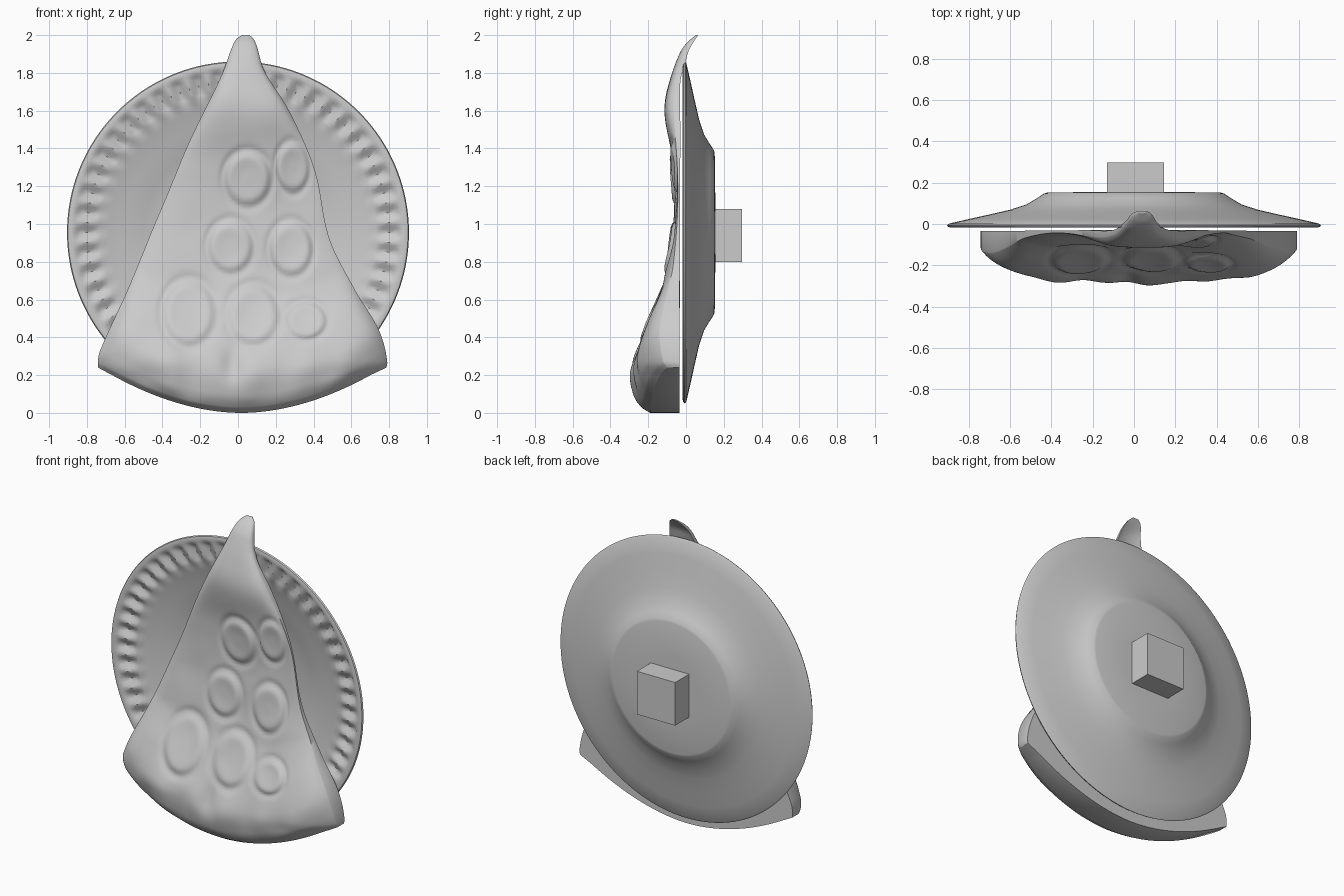
import bpy, bmesh, math
from mathutils import Vector, noise

cube = bpy.data.objects.get("Cube")
if cube:
    bpy.data.objects.remove(cube, do_unlink=True)

grey = bpy.data.materials.new("plain grey")
grey.use_nodes = True
colour = (0.6, 0.6, 0.6, 1)
grey.diffuse_color = colour
grey.node_tree.nodes["Principled BSDF"].inputs["Base Color"].default_value = colour


def finish(bm, name, angle=35):
    """Turn a bmesh into a named, shaded object."""
    bmesh.ops.recalc_face_normals(bm, faces=bm.faces)
    mesh = bpy.data.meshes.new(name)
    bm.to_mesh(mesh)
    bm.free()
    mesh.materials.append(grey)
    obj = bpy.data.objects.new(name, mesh)
    bpy.context.collection.objects.link(obj)
    bpy.ops.object.select_all(action='DESELECT')
    obj.select_set(True)
    bpy.context.view_layer.objects.active = obj
    bpy.ops.object.shade_smooth_by_angle(angle=math.radians(angle))
    return obj


def curve(points):
    """Smooth function through (position, value) points."""
    def slope(i):
        a, b = points[max(i - 1, 0)], points[min(i + 1, len(points) - 1)]
        return (b[1] - a[1]) / (b[0] - a[0])

    def value(p):
        p = min(max(p, points[0][0]), points[-1][0])
        i = 0
        while i < len(points) - 2 and p > points[i + 1][0]:
            i += 1
        (a, va), (b, vb) = points[i], points[i + 1]
        h = b - a
        t = (p - a) / h
        return (va * (1 + 2 * t) * (1 - t) ** 2 + vb * t * t * (3 - 2 * t)
                + h * slope(i) * t * (1 - t) ** 2 + h * slope(i + 1) * t * t * (t - 1))
    return value


def smooth(a, b, v):
    t = min(max((v - a) / (b - a), 0), 1)
    return t * t * (3 - 2 * t)


# Plate: a turned shell with flutes pressed into the front rim
PLATE_Z, FLUTES, STEPS = 0.955, 48, 6
front = [(0.2, 0.115), (0.4, 0.108), (0.5, 0.075), (0.6, 0.048), (0.68, 0.03), (0.73, 0.012),
         (0.75, 0.008), (0.77, 0.005), (0.8, 0.0), (0.83, -0.004), (0.85, -0.008),
         (0.865, -0.014), (0.885, -0.018), (0.9, -0.014)]
back = [(0.905, -0.005), (0.895, 0.002), (0.8, 0.024), (0.7, 0.046), (0.6, 0.069),
        (0.52, 0.095), (0.47, 0.125), (0.435, 0.148), (0.42, 0.152), (0.2, 0.155)]
bm = bmesh.new()
rings = []
count = FLUTES * STEPS
for k, (r, y) in enumerate(front + back):
    ring = []
    for s in range(count):
        a = 2 * math.pi * s / count
        press = 0
        if k < len(front):
            band = smooth(0.73, 0.765, r) * (1 - smooth(0.84, 0.865, r))
            press = band * (0.013 * math.cos(a * FLUTES) + 0.002)
        ring.append(bm.verts.new((r * math.cos(a), y + press, PLATE_Z + r * math.sin(a))))
    rings.append(ring)
for r0, r1 in zip(rings, rings[1:]):
    for s in range(count):
        n = (s + 1) % count
        bm.faces.new((r0[s], r0[n], r1[n], r1[s]))
bm.faces.new(rings[0])
bm.faces.new(rings[-1])
finish(bm, "plate")

# Slice: outline, thickness and back curl by height
left = curve([(0.2, -0.735), (0.26, -0.742), (0.33, -0.73), (0.65, -0.585), (0.99, -0.445),
              (1.13, -0.385), (1.43, -0.26), (1.78, -0.09), (1.94, -0.03), (1.98, -0.008), (2.0, 0.02)])
right = curve([(0.2, 0.77), (0.27, 0.79), (0.44, 0.745), (0.65, 0.62), (0.92, 0.485), (1.29, 0.405),
               (1.6, 0.27), (1.81, 0.14), (1.94, 0.1), (1.98, 0.082), (2.0, 0.06)])
face_y = curve([(0, -0.19), (0.03, -0.235), (0.1, -0.27), (0.22, -0.285), (0.38, -0.23), (0.54, -0.16),
                (0.65, -0.12), (0.92, -0.075), (1.13, -0.06), (1.32, -0.07), (1.58, -0.11),
                (1.71, -0.1), (1.9, -0.035), (1.96, 0.005), (2.0, 0.052)])
back_y = curve([(0, -0.035), (1.5, -0.03), (1.75, -0.03), (1.87, 0.0), (1.93, 0.02), (2.0, 0.064)])

# Round toppings: x, z, half width, half height
toppings = [(0.05, 1.24, 0.125, 0.145), (0.29, 1.3, 0.09, 0.135), (-0.04, 0.88, 0.12, 0.14),
            (0.28, 0.87, 0.115, 0.145), (-0.26, 0.53, 0.14, 0.175), (0.08, 0.52, 0.135, 0.16),
            (0.36, 0.49, 0.11, 0.1)]


def relief(x, z):
    """Forward bulge of toppings, cheese ripples and crust lumps."""
    h = 0.012 * noise.noise(Vector((x * 4, 3, z * 4)))
    h += 0.02 * (1 - smooth(0.2, 0.45, z)) * noise.noise(Vector((x * 6, 7, z * 4)))
    h -= 0.025 * math.exp(-((x + 0.03) / 0.05) ** 2 - ((z - 0.25) / 0.09) ** 2)
    for cx, cz, w, t in toppings:
        d = math.hypot((x - cx) / w, (z - cz) / t)
        h += 0.012 * (1 - smooth(0.75, 1.0, d)) - 0.008 * math.exp(-((d - 1.08) / 0.12) ** 2)
        h -= 0.006 * (1 - smooth(0.2, 0.8, d))
    return h


COLS, ROWS = 110, 170
bm = bmesh.new()


def slice_grid(is_front):
    grid = []
    for j in range(ROWS + 1):
        z0 = 2 * (1 - math.cos(math.pi * j / ROWS)) / 2
        row = []
        for i in range(COLS + 1):
            u = math.sin(math.pi * (i / COLS - 0.5))
            z = z0 + 0.24 * abs(u) ** 1.9 * (1 - smooth(0, 1.3, z0))
            l, r = left(z), right(z)
            x = (l + r) / 2 + u * (r - l) / 2
            y = back_y(z0)
            if is_front:
                edge = 1 - (0.38 * abs(u) ** 3 + 0.2 * abs(u) ** 14)
                fade = smooth(0, 0.08, z0) * (1 - smooth(1.6, 1.95, z0)) * (1 - u ** 8)
                y += (face_y(z0) - y) * edge - relief(x, z) * fade
            else:
                # hollow underside near the curled tip
                y -= 0.012 * smooth(1.5, 1.8, z0) * (1 - smooth(1.9, 2, z0)) * (1 - u * u)
            row.append(bm.verts.new((x, y, z)))
        grid.append(row)
    for a, b in zip(grid, grid[1:]):
        for i in range(COLS):
            bm.faces.new((a[i], a[i + 1], b[i + 1], b[i]))
    return grid


f, b = slice_grid(True), slice_grid(False)


def border(g):
    return (g[0] + [row[-1] for row in g[1:]] + g[-1][-2::-1]
            + [row[0] for row in g[-2:0:-1]])


fb, bb = border(f), border(b)
for i in range(len(fb)):
    n = (i + 1) % len(fb)
    bm.faces.new((fb[i], fb[n], bb[n], bb[i]))
finish(bm, "pizza_slice", 50)

# Square peg on the back of the plate
bm = bmesh.new()
bmesh.ops.create_cube(bm, size=1)
for v in bm.verts:
    v.co = Vector((0.007 + v.co.x * 0.275, 0.22 + v.co.y * 0.155, 0.94 + v.co.z * 0.28))
finish(bm, "back_peg")
